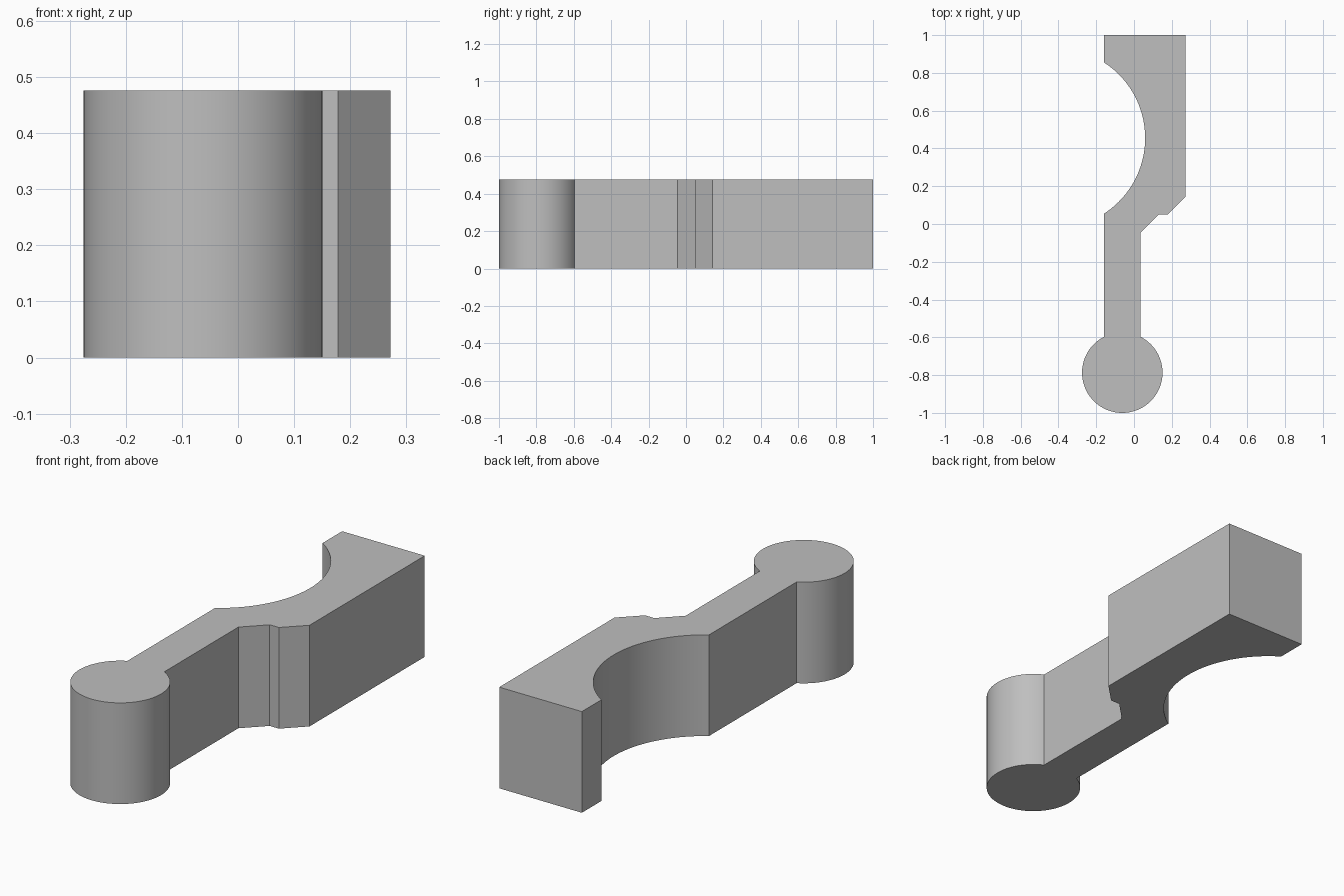
import bpy
import bmesh
from math import atan2, asin, cos, sin, pi

cube = bpy.data.objects.get("Cube")
if cube:
    bpy.data.objects.remove(cube, do_unlink=True)

HEIGHT = 0.476
LEFT, NECK, RIGHT = -0.158, 0.034, 0.272   # side faces of the arm, neck and block
BACK = 1.0


def arc(cx, cy, r, start, end, steps):
    """Points along a circular arc, ends included."""
    return [(cx + r * cos(start + (end - start) * i / steps),
             cy + r * sin(start + (end - start) * i / steps))
            for i in range(steps + 1)]


# Round foot, opening upwards into the neck
foot_x, foot_y, foot_r = (LEFT + NECK) / 2, -0.787, 0.213
gap = asin((NECK - LEFT) / 2 / foot_r)
foot = arc(foot_x, foot_y, foot_r, pi / 2 + gap, 2.5 * pi - gap, 96)

# Stepped chamfer from the neck out to the block
steps = [(NECK, -0.046), (0.13, 0.05), (0.178, 0.05), (RIGHT, 0.143)]
block_end = [(RIGHT, BACK), (LEFT, BACK)]

# Concave scoop in the block's inner side
scoop_x, scoop_y, scoop_r = -0.418, 0.455, 0.477
half = atan2(0.4, LEFT - scoop_x)
scoop = arc(scoop_x, scoop_y, scoop_r, half, -half, 48)

# Extrude the closed outline
bm = bmesh.new()
base = bm.faces.new([bm.verts.new((x, y, 0)) for x, y in foot + steps + block_end + scoop])
top = bmesh.ops.extrude_face_region(bm, geom=[base], use_keep_orig=True)
bmesh.ops.translate(bm, vec=(0, 0, HEIGHT),
                    verts=[v for v in top["geom"] if isinstance(v, bmesh.types.BMVert)])
bmesh.ops.recalc_face_normals(bm, faces=bm.faces[:])
mesh = bpy.data.meshes.new("scooped_arm")
bm.to_mesh(mesh)
bm.free()

arm = bpy.data.objects.new("scooped_arm", mesh)
bpy.context.collection.objects.link(arm)

# Plain grey
grey = bpy.data.materials.new("plain_grey")
grey.use_nodes = True
colour = (0.52, 0.52, 0.52, 1)
grey.diffuse_color = colour
grey.node_tree.nodes["Principled BSDF"].inputs["Base Color"].default_value = colour
mesh.materials.append(grey)

# Smooth round walls, sharp corners
bpy.ops.object.select_all(action="DESELECT")
arm.select_set(True)
bpy.context.view_layer.objects.active = arm
bpy.ops.object.shade_smooth_by_angle(angle=pi / 9)
